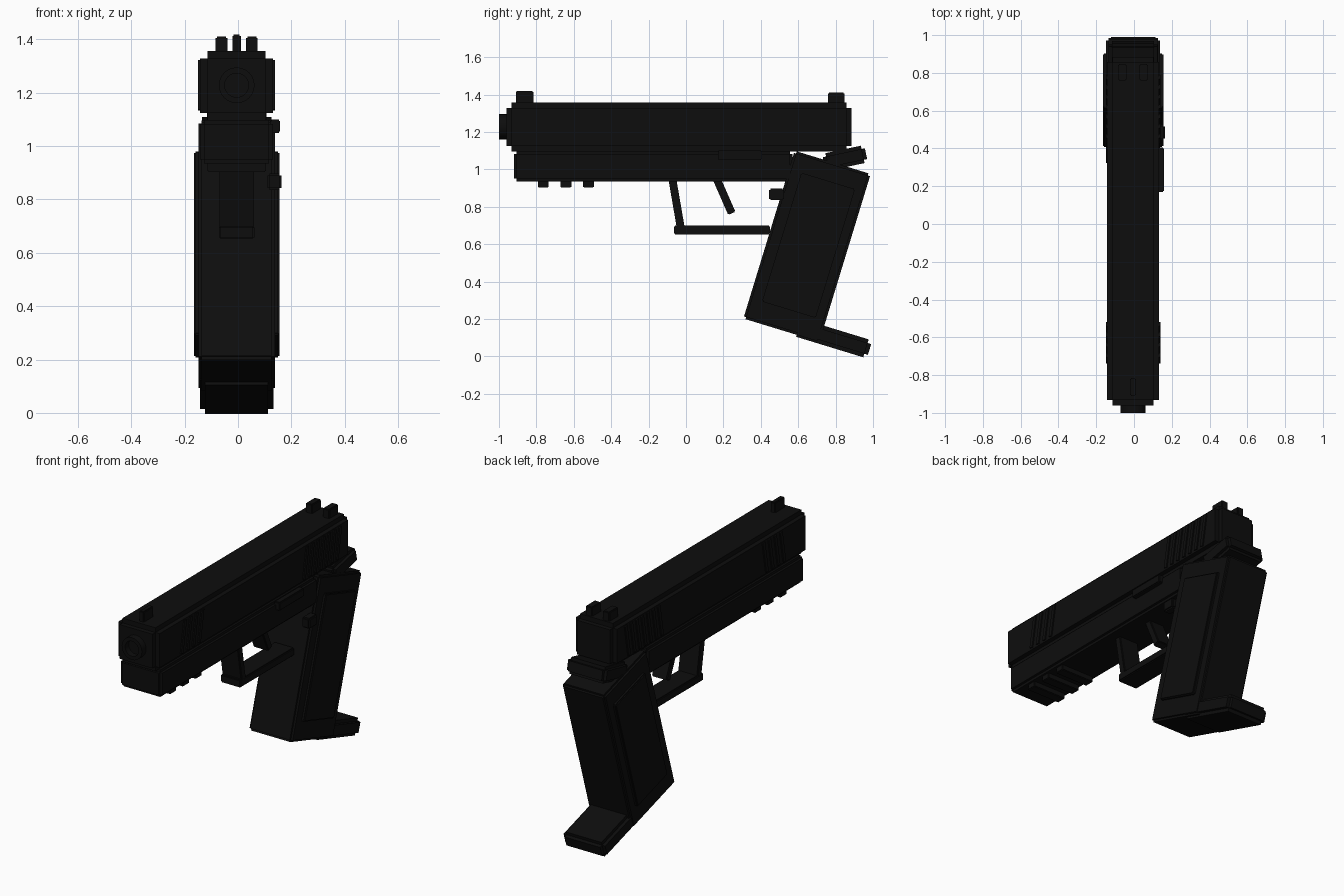
import bpy
import bmesh
import math
from mathutils import Matrix, Vector

if "Cube" in bpy.data.objects:
    bpy.data.objects.remove(bpy.data.objects["Cube"])

CX = -0.005      # body centreline
RAKE = -17       # grip lean in degrees


def material(name, value):
    mat = bpy.data.materials.new(name)
    mat.use_nodes = True
    colour = (value, value, value, 1)
    mat.diffuse_color = colour
    mat.node_tree.nodes["Principled BSDF"].inputs["Base Color"].default_value = colour
    return mat


black = material("matte black", 0.004)


def finish(name, bm):
    bmesh.ops.recalc_face_normals(bm, faces=bm.faces)
    mesh = bpy.data.meshes.new(name)
    bm.to_mesh(mesh)
    bm.free()
    mesh.materials.append(black)
    obj = bpy.data.objects.new(name, mesh)
    bpy.context.collection.objects.link(obj)
    return obj


def block(name, centre, size, tilt=0, notch=0.0):
    """Box with optional stepped edges, tilted about the x axis."""
    bm = bmesh.new()
    bmesh.ops.create_cube(bm, size=1)
    bmesh.ops.scale(bm, vec=size, verts=bm.verts)
    if notch:
        bmesh.ops.bevel(bm, geom=bm.edges[:], offset=notch, segments=2,
                        profile=0.0, affect='EDGES', offset_type='OFFSET')
    bm.transform(Matrix.Translation(centre) @ Matrix.Rotation(math.radians(tilt), 4, 'X'))
    return finish(name, bm)


def span(name, x, y, z, notch=0.0):
    """Upright block given by its ranges."""
    lo, hi = Vector((x[0], y[0], z[0])), Vector((x[1], y[1], z[1]))
    return block(name, (lo + hi) / 2, hi - lo, 0, notch)


def strut(name, start, end, width, thick):
    """Bar in the side plane from start to end, given as (y, z)."""
    dy, dz = end[0] - start[0], end[1] - start[1]
    centre = (CX, (start[0] + end[0]) / 2, (start[1] + end[1]) / 2)
    return block(name, centre, (width, thick, math.hypot(dy, dz)),
                 math.degrees(math.atan2(-dy, dz)), 0.005)


def sides(half):
    return CX - half, CX + half


# Slide and frame
span("slide", sides(0.137), (-0.96, 0.885), (1.096, 1.357), 0.028)
span("frame", sides(0.137), (-0.92, 0.57), (0.935, 1.097), 0.015)

# Hollow muzzle
bm = bmesh.new()
rings = []
for radius, y in ((0.067, -0.95), (0.067, -1.0), (0.045, -1.0), (0.045, -0.965)):
    ring = [bm.verts.new((CX + radius * math.cos(a), y, 1.228 + radius * math.sin(a)))
            for a in (math.tau * i / 24 for i in range(24))]
    rings.append(ring)
for a, b in zip(rings, rings[1:]):
    for i in range(24):
        j = (i + 1) % 24
        bm.faces.new((a[i], a[j], b[j], b[i]))
bm.faces.new(rings[-1])
muzzle = finish("muzzle", bm)
bpy.context.view_layer.objects.active = muzzle
muzzle.select_set(True)
bpy.ops.object.shade_smooth_by_angle()
muzzle.select_set(False)

# Slanted gripping ridges on both sides of the slide
ridge_rows = (("front_ridge", -0.71, 4, 0.055), ("rear_ridge", 0.45, 7, 0.052))
for label, first, count, step in ridge_rows:
    for i in range(count):
        for side in (-1, 1):
            block(label, (CX + side * 0.139, first + i * step, 1.228),
                  (0.01, 0.022, 0.19), -10)

# Sights
span("front_sight", sides(0.016), (-0.91, -0.815), (1.34, 1.418), 0.005)
for side in (-1, 1):
    x = CX + side * 0.057
    span("rear_sight", (x - 0.022, x + 0.022), (0.76, 0.848), (1.34, 1.411), 0.005)

# Accessory rail teeth
for i in range(3):
    y = -0.763 + i * 0.121
    span("rail_tooth", sides(0.11), (y - 0.029, y + 0.029), (0.903, 0.945), 0.004)

# Trigger and its guard
strut("guard_front", (-0.075, 0.96), (-0.025, 0.67), 0.13, 0.042)
span("guard_bottom", sides(0.066), (-0.065, 0.45), (0.652, 0.7), 0.006)
strut("trigger", (0.155, 0.97), (0.245, 0.765), 0.1, 0.042)

# Raked grip with side panels
block("grip", (CX, 0.647, 0.589), (0.286, 0.425, 0.938), RAKE, 0.012)
for side in (-1, 1):
    block("grip_panel", (CX + side * 0.145, 0.655, 0.594), (0.03, 0.3, 0.72), RAKE, 0.006)

# Magazine base and rear tang
block("magazine_base", (CX, 0.783, 0.098), (0.276, 0.415, 0.1), RAKE, 0.02)
block("rear_tang", (CX, 0.85, 1.06), (0.26, 0.23, 0.095), 12, 0.018)

# Controls on the left
span("slide_catch", (0.12, 0.158), (0.17, 0.405), (1.05, 1.1), 0.005)
span("magazine_button", (0.11, 0.163), (0.445, 0.525), (0.835, 0.898), 0.008)
